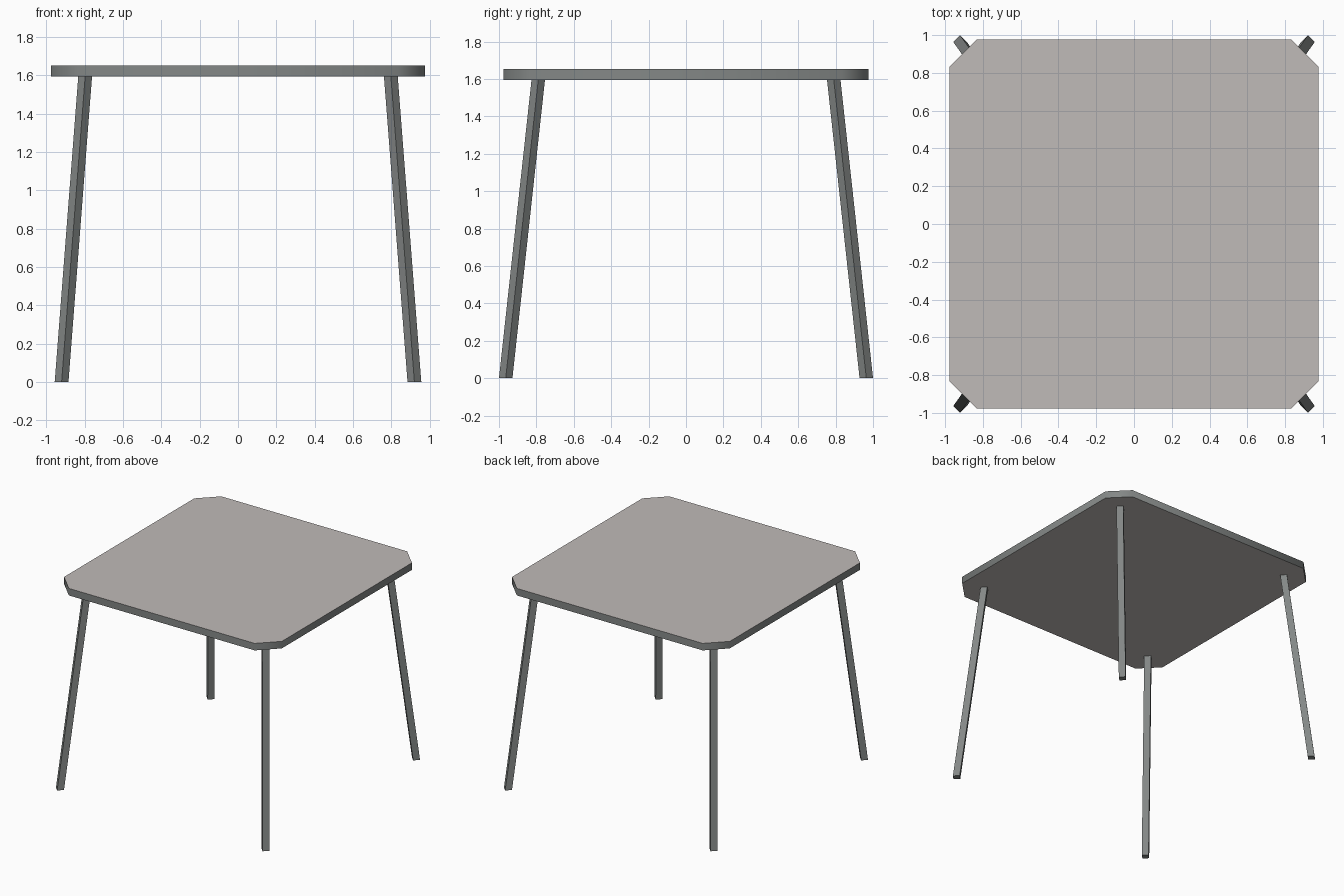
import bpy, bmesh, math
from mathutils import Vector

if "Cube" in bpy.data.objects:
    bpy.data.objects.remove(bpy.data.objects["Cube"])


def material(name, rgb):
    m = bpy.data.materials.new(name)
    m.diffuse_color = (*rgb, 1.0)
    m.use_nodes = True
    m.node_tree.nodes["Principled BSDF"].inputs["Base Color"].default_value = m.diffuse_color
    return m


WARM = material("warm grey top", (0.53, 0.495, 0.48))
METAL = material("dark grey metal", (0.23, 0.245, 0.24))


def loft(name, lower, upper, mats):
    """Closed solid between two matching outlines."""
    bm = bmesh.new()
    lo = [bm.verts.new(p) for p in lower]
    up = [bm.verts.new(p) for p in upper]
    n = len(lo)
    bm.faces.new(lo[::-1])
    bm.faces.new(up)
    for i in range(n):
        j = (i + 1) % n
        bm.faces.new((lo[i], lo[j], up[j], up[i]))
    bmesh.ops.recalc_face_normals(bm, faces=bm.faces)
    mesh = bpy.data.meshes.new(name)
    bm.to_mesh(mesh)
    bm.free()
    for m in mats:
        mesh.materials.append(m)
    ob = bpy.data.objects.new(name, mesh)
    bpy.context.collection.objects.link(ob)
    return ob


# Table top: square slab with chamfered corners, grey edge band
H, C, Z0, Z1 = 0.976, 0.833, 1.595, 1.652
outline = [(H, -C), (H, C), (C, H), (-C, H), (-H, C), (-H, -C), (-C, -H), (C, -H)]
top = loft("table_top",
           [(x, y, Z0) for x, y in outline],
           [(x, y, Z1) for x, y in outline], [WARM, METAL])
for f in top.data.polygons:
    f.material_index = 0 if abs(f.normal.z) > 0.5 else 1
bpy.context.view_layer.objects.active = top
top.select_set(True)
bpy.ops.object.shade_smooth_by_angle(angle=math.radians(50))


# Splayed legs: square section turned 45 degrees
def diamond(x, y, z, r):
    return [Vector((x + r * math.cos(a), y + r * math.sin(a), z))
            for a in (i * math.pi / 2 for i in range(4))]


for sx, side in ((-1, "left"), (1, "right")):
    for sy, end in ((-1, "front"), (1, "back")):
        loft(f"{end}_{side}_leg",
             diamond(sx * 0.921, sy * 0.964, 0.0, 0.036),
             diamond(sx * 0.798, sy * 0.790, Z0, 0.036), [METAL])
